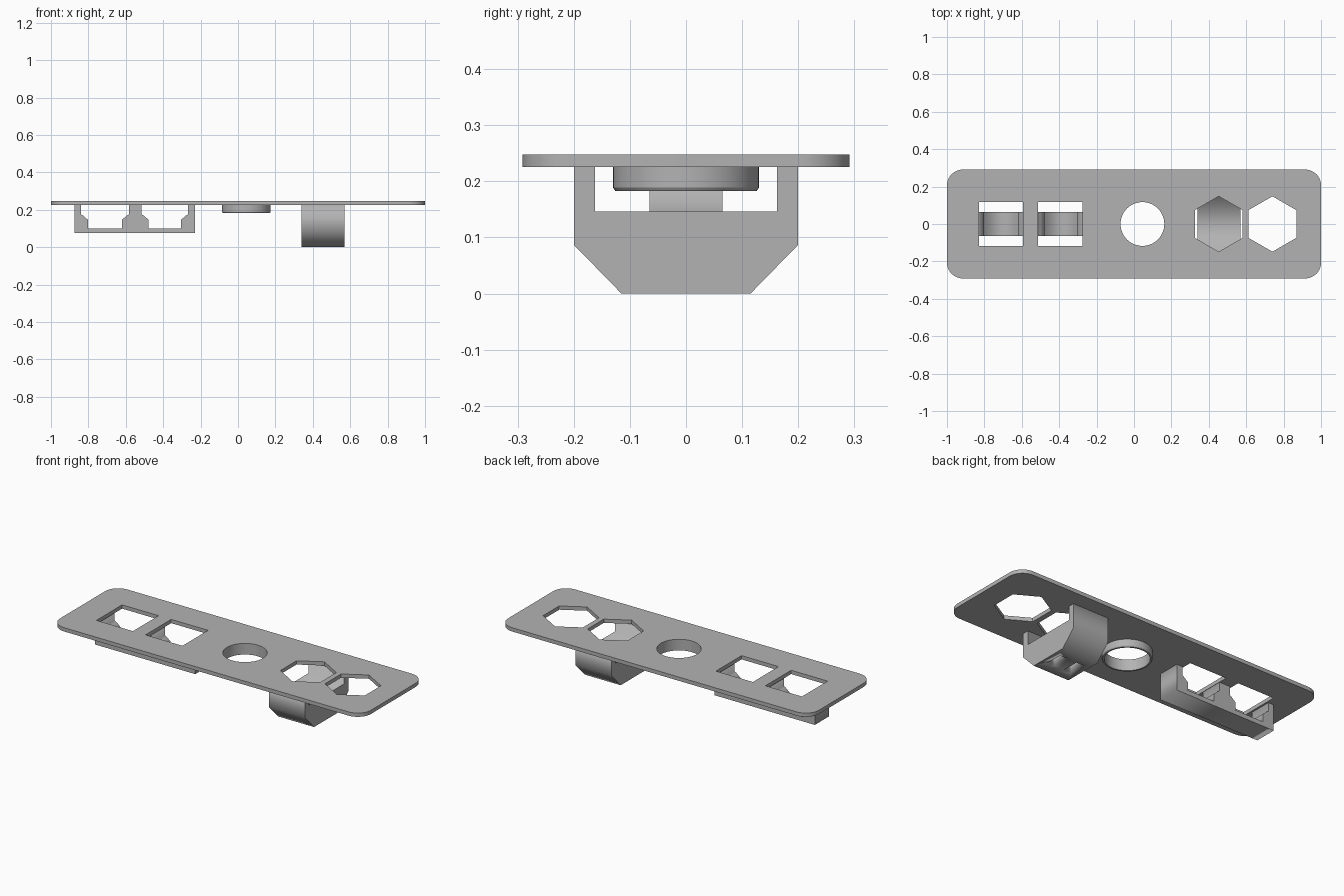
import bpy, bmesh, math
from mathutils import Matrix

cube = bpy.data.objects.get("Cube")
if cube:
    bpy.data.objects.remove(cube, do_unlink=True)

grey = bpy.data.materials.new("plain_grey")
grey.use_nodes = True
colour = (0.45, 0.45, 0.45, 1)
grey.diffuse_color = colour
grey.node_tree.nodes["Principled BSDF"].inputs["Base Color"].default_value = colour


def select(ob):
    bpy.ops.object.select_all(action='DESELECT')
    ob.select_set(True)
    bpy.context.view_layer.objects.active = ob


def slab(name, loops, depth, matrix):
    """Filled outline (further loops are holes), extruded about its plane."""
    curve = bpy.data.curves.new(name, 'CURVE')
    curve.dimensions = '2D'
    curve.fill_mode = 'BOTH'
    curve.extrude = depth / 2
    for loop in loops:
        s = curve.splines.new('POLY')
        s.points.add(len(loop) - 1)
        for p, (u, v) in zip(s.points, loop):
            p.co = (u, v, 0, 1)
        s.use_cyclic_u = True
    ob = bpy.data.objects.new(name, curve)
    bpy.context.collection.objects.link(ob)
    select(ob)
    bpy.ops.object.convert(target='MESH')
    ob = bpy.context.object
    ob.name = name
    bm = bmesh.new()
    bm.from_mesh(ob.data)
    bmesh.ops.remove_doubles(bm, verts=bm.verts, dist=1e-5)
    bmesh.ops.transform(bm, matrix=matrix, verts=bm.verts)
    bmesh.ops.dissolve_limit(bm, angle_limit=0.01, verts=bm.verts, edges=bm.edges)
    bmesh.ops.recalc_face_normals(bm, faces=bm.faces)
    bm.to_mesh(ob.data)
    bm.free()
    ob.data.materials.clear()
    ob.data.materials.append(grey)
    return ob


def ngon(cx, r, n, start=0.0):
    return [(cx + r * math.cos(start + 2 * math.pi * i / n),
             r * math.sin(start + 2 * math.pi * i / n)) for i in range(n)]


def rect(x0, x1, h):
    return [(x0, -h), (x1, -h), (x1, h), (x0, h)]


def rounded(w, h, r, steps=10):
    pts = []
    for q, (sx, sy) in enumerate([(1, 1), (-1, 1), (-1, -1), (1, -1)]):
        for i in range(steps + 1):
            a = math.pi / 2 * (q + i / steps)
            pts.append((sx * (w - r) + r * math.cos(a), sy * (h - r) + r * math.sin(a)))
    return pts


def smooth(ob):
    select(ob)
    bpy.ops.object.shade_smooth_by_angle(angle=math.radians(30))


UNDER, TOP = 0.226, 0.248
RING_X = 0.045

# Face plate with two square, one round and two hexagonal openings
plate = slab("face_plate",
             [rounded(1, 0.291, 0.085),
              rect(-0.829, -0.594, 0.118), rect(-0.513, -0.275, 0.118),
              ngon(RING_X, 0.117, 64),
              ngon(0.453, 0.148, 6, math.pi / 2), ngon(0.74, 0.148, 6, math.pi / 2)],
             TOP - UNDER, Matrix.Translation((0, 0, (TOP + UNDER) / 2)))
smooth(plate)

# Socket bracket: side profile with two stepped seats
def seat(x0, x1):
    left = [(x0, UNDER), (x0, 0.175), (x0 + 0.012, 0.168), (x0 + 0.036, 0.147), (x0 + 0.036, 0.101)]
    return left + [(x0 + x1 - x, z) for x, z in reversed(left)]

outline = [(-0.875, 0.075), (-0.875, UNDER)] + seat(-0.839, -0.584) \
    + seat(-0.515, -0.268) + [(-0.23, UNDER), (-0.23, 0.075)]
slab("socket_bracket", [outline], 0.13, Matrix.Rotation(math.pi / 2, 4, 'X'))

# Collar under the round opening, turned from a small profile
bm = bmesh.new()
section = [(0.117, UNDER), (0.13, UNDER), (0.13, 0.189), (0.126, 0.183), (0.117, 0.183)]
verts = [bm.verts.new((r, 0, z)) for r, z in section]
edges = [bm.edges.new((verts[i - 1], verts[i])) for i in range(len(verts))]
bmesh.ops.spin(bm, geom=verts + edges, axis=(0, 0, 1), cent=(0, 0, 0),
               angle=2 * math.pi, steps=64, use_merge=True)
bmesh.ops.remove_doubles(bm, verts=bm.verts, dist=1e-5)
bmesh.ops.recalc_face_normals(bm, faces=bm.faces)
mesh = bpy.data.meshes.new("round_collar")
bm.to_mesh(mesh)
bm.free()
mesh.materials.append(grey)
collar = bpy.data.objects.new("round_collar", mesh)
collar.location.x = RING_X
bpy.context.collection.objects.link(collar)
smooth(collar)

# Hexagon cradle: chamfered block with an open channel along x
half = [(0.115, 0), (0.2, 0.087), (0.2, UNDER), (0.162, UNDER), (0.162, 0.146)]
profile = half + [(-y, z) for y, z in reversed(half)]
to_x = Matrix(((0, 0, 1, 0.455), (1, 0, 0, 0), (0, 1, 0, 0), (0, 0, 0, 1)))
cradle = slab("hexagon_cradle", [profile], 0.23, to_x)

# Two blind slots in the underside of the cradle
for side in (-1, 1):
    cutter = slab("slot_cutter", [rect(-0.025, 0.025, 0.05)], 0.16,
                  Matrix.Translation((0.455 + side * 0.055, 0, 0)))
    cutter.hide_render = True
    mod = cradle.modifiers.new("slot", 'BOOLEAN')
    mod.operation = 'DIFFERENCE'
    mod.solver = 'EXACT'
    mod.object = cutter
    select(cradle)
    bpy.ops.object.modifier_apply(modifier=mod.name)
    bpy.data.objects.remove(cutter, do_unlink=True)
